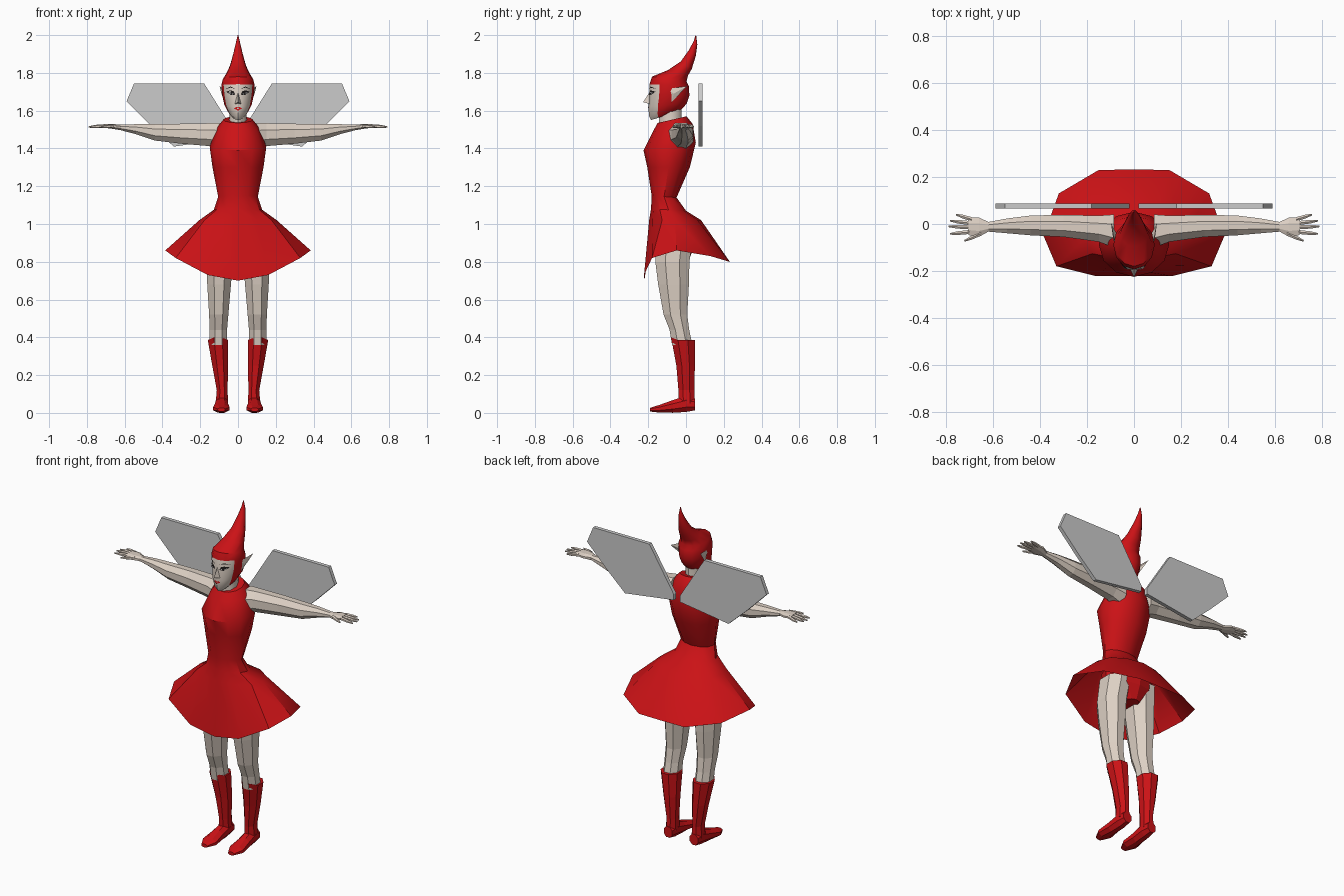
import bpy, bmesh
from math import sin, cos, pi, radians
from mathutils import Vector


def material(name, rgb):
    m = bpy.data.materials.new(name)
    m.diffuse_color = (*rgb, 1)
    return m


RED = material("red", (0.6, 0.006, 0.008))
SKIN = material("skin", (0.72, 0.63, 0.55))
DARK = material("dark", (0.015, 0.012, 0.012))
WHITE = material("white", (0.9, 0.9, 0.88))


def build(name, verts, faces, mats=(), mirror=False, smooth=None, picks=None):
    me = bpy.data.meshes.new(name)
    me.from_pydata([tuple(v) for v in verts], [], faces)
    for m in mats:
        me.materials.append(m)
    if picks:
        for p, k in zip(me.polygons, picks):
            p.material_index = k
    bm = bmesh.new()
    bm.from_mesh(me)
    bmesh.ops.recalc_face_normals(bm, faces=bm.faces)
    bm.to_mesh(me)
    bm.free()
    ob = bpy.data.objects.new(name, me)
    bpy.context.collection.objects.link(ob)
    if smooth:
        bpy.ops.object.select_all(action='DESELECT')
        ob.select_set(True)
        bpy.context.view_layer.objects.active = ob
        bpy.ops.object.shade_smooth_by_angle(angle=radians(smooth))
    if mirror:
        ob.modifiers.new("mirror", 'MIRROR').use_bisect_axis[0] = False
    return ob


def loft(name, rings, mats, caps=(True, True), pick=None, **kw):
    n = len(rings[0])
    verts = [v for r in rings for v in r]
    faces, picks = [], []
    for i in range(len(rings) - 1):
        for j in range(n):
            k = (j + 1) % n
            faces.append((i*n + j, i*n + k, i*n + n + k, i*n + n + j))
            picks.append(pick(i, j) if pick else 0)
    if caps[0]:
        faces.append(tuple(range(n)))
        picks.append(0)
    if caps[1]:
        faces.append(tuple(range(len(verts) - n, len(verts))))
        picks.append(0)
    return build(name, verts, faces, mats, picks=picks, **kw)


def body_ring(zf, zb, hw, yf, yb, n=12):
    """Level ring that may tilt from front height zf to back height zb."""
    out = []
    for j in range(n):
        c = cos(2*pi*j/n)
        t = (1 - c)/2
        out.append((hw*sin(2*pi*j/n), yf + (yb - yf)*t, zf + (zb - zf)*t))
    return out


def oval(c, u, v, n=8):
    c, u, v = Vector(c), Vector(u), Vector(v)
    return [c + u*cos(2*pi*(j + .5)/n) + v*sin(2*pi*(j + .5)/n) for j in range(n)]


def limb_z(rows):
    return [oval((x, y, z), (rx*1.06, 0, 0), (0, ry*1.06, 0)) for z, x, y, rx, ry in rows]


# Dress: bodice rings and an uneven flared hem
hem = [(0, -.22, .70), (.16, -.222, .73), (.33, -.18, .82), (.385, -.05, .86),
       (.32, .13, .83), (.15, .23, .80), (0, .232, .80)]
hem += [(-x, y, z) for x, y, z in hem[5:0:-1]]
bodice = [body_ring(*r) for r in [
    (1.535, 1.57, .078, -.15, .003), (1.49, 1.53, .112, -.175, .035),
    (1.39, 1.43, .15, -.225, .052), (1.30, 1.30, .135, -.205, .02),
    (1.15, 1.14, .105, -.182, -.05), (1.08, 1.07, .128, -.185, .0),
    (1.02, 1.02, .205, -.195, .08)]]
loft("dress", bodice + [hem], [RED], caps=(True, False), smooth=35)

# Briefs under the skirt
loft("briefs", [body_ring(*r) for r in [
    (.99, .99, .15, -.175, .06), (.90, .90, .15, -.165, .05),
    (.82, .82, .05, -.12, .02)]], [RED])

# Neck
loft("neck", [body_ring(*r, n=8) for r in [
    (1.50, 1.54, .052, -.145, -.02), (1.57, 1.57, .044, -.142, -.025),
    (1.65, 1.65, .046, -.145, -.02)]], [SKIN], smooth=50)

# Head: face panels at the front, hood and curved pointed cap elsewhere
loft("head_and_hood", [body_ring(*r) for r in [
    (1.55, 1.60, .03, -.185, -.03), (1.57, 1.615, .052, -.195, -.015),
    (1.62, 1.64, .072, -.200, .005), (1.68, 1.68, .083, -.195, .018),
    (1.74, 1.73, .088, -.193, .015), (1.78, 1.755, .080, -.180, .003),
    (1.815, 1.785, .060, -.095, .010), (1.86, 1.82, .042, -.028, .030),
    (1.92, 1.89, .024, .015, .052), (1.97, 1.95, .011, .042, .060),
    (2.0, 1.998, .002, .050, .054)]], [RED, SKIN], smooth=40,
    pick=lambda i, j: int(i < 4 and j in (0, 1, 10, 11)))

# Nose
build("nose", [(0, -.192, 1.70), (0, -.227, 1.645), (.018, -.19, 1.635), (-.018, -.19, 1.635)],
      [(0, 1, 2), (0, 3, 1), (1, 3, 2), (0, 2, 3)], [SKIN])


def face_patch(name, pts, mat, lift, mirror=True):
    """Flat patch laid on the face; pts are (x, z)."""
    def depth(x):
        x = abs(x)
        return -.197 + x*.32 if x < .041 else -.184 + (x - .041)*1.2
    build(name, [(x, depth(x) - lift, z) for x, z in pts],
          [tuple(range(len(pts)))], [mat], mirror=mirror)


# Eyes, brows and lips
face_patch("eye_outline", [(.014, 1.685), (.036, 1.682), (.062, 1.70), (.040, 1.708), (.024, 1.703)], DARK, .003)
face_patch("eye_white", [(.020, 1.688), (.036, 1.685), (.053, 1.696), (.038, 1.699)], WHITE, .005)
face_patch("pupil", [(.031, 1.686), (.041, 1.687), (.041, 1.699), (.031, 1.699)], DARK, .007)
face_patch("eyebrow", [(.014, 1.715), (.040, 1.722), (.066, 1.714), (.040, 1.728)], DARK, .003)
face_patch("lips", [(0, 1.600), (.022, 1.612), (.007, 1.620), (0, 1.617),
                    (-.007, 1.620), (-.022, 1.612)], RED, .006, mirror=False)

# Pointed ears
build("ear", [(.078, -.10, 1.715), (.072, -.075, 1.645), (.088, -.065, 1.69), (.098, .005, 1.73), (.07, -.05, 1.69)],
      [(0, 1, 2), (0, 2, 3), (2, 1, 3), (0, 3, 4), (1, 4, 3), (0, 4, 1)], [SKIN], mirror=True)

# Arms with palms, held straight out
loft("arm", [oval((x, y, z), (0, ry*1.06, 0), (0, 0, rz*1.06)) for x, y, z, ry, rz in [
    (.085, -.03, 1.465, .072, .072), (.15, -.02, 1.473, .057, .062),
    (.30, -.008, 1.478, .048, .054), (.44, -.006, 1.485, .043, .044),
    (.54, -.008, 1.502, .032, .027), (.62, -.012, 1.511, .021, .015),
    (.66, -.013, 1.516, .042, .013), (.705, -.010, 1.519, .038, .010)]],
    [SKIN], mirror=True)

# Fingers and thumb
for i, (x0, y0, x1, y1) in enumerate([
        (.69, .020, .757, .040), (.70, .004, .783, .014), (.70, -.014, .790, -.010),
        (.70, -.034, .783, -.042), (.65, -.040, .722, -.072)]):
    a, b = Vector((x0, y0, 1.519)), Vector((x1, y1, 1.514))
    side = (b - a).cross(Vector((0, 0, 1))).normalized()
    loft("finger_%d" % (i + 1) if i < 4 else "thumb",
         [oval(a.lerp(b, t), side*r, (0, 0, r), 6) for t, r in [(0, .010), (.6, .009), (1, .004)]],
         [SKIN], mirror=True)

# Legs
loft("leg", limb_z([
    (.94, .085, -.06, .072, .10), (.80, .097, -.072, .072, .092),
    (.68, .100, -.066, .064, .083), (.52, .102, -.056, .052, .064),
    (.44, .104, -.035, .047, .053), (.36, .104, -.020, .047, .055)]),
    [SKIN], mirror=True)

# Boots: shaft with a peaked top, then the foot
shaft = limb_z([
    (.385, .106, -.016, .055, .064), (.25, .094, -.002, .043, .050),
    (.12, .084, .002, .029, .043), (.05, .085, .004, .034, .044)])
for p in shaft[0]:
    p.z += .015 if p.y < -.06 else 0
loft("boot_shaft", shaft, [RED], mirror=True)
loft("boot_foot", [oval((x, y, z), (rx*1.06, 0, 0), (0, 0, rz*1.06)) for y, x, z, rx, rz in [
    (.048, .085, .045, .028, .032), (.0, .085, .048, .034, .044),
    (-.07, .087, .034, .036, .034), (-.14, .088, .022, .044, .021),
    (-.19, .088, .017, .020, .010)]], [RED], mirror=True)

# Wings: flat plates behind the shoulders
outline = [(.02, 1.455), (.34, 1.41), (.46, 1.52), (.59, 1.65), (.55, 1.745), (.18, 1.745), (.02, 1.49)]
loft("wing", [[(x, y, z) for x, z in outline] for y in (.065, .087)], [], mirror=True)
